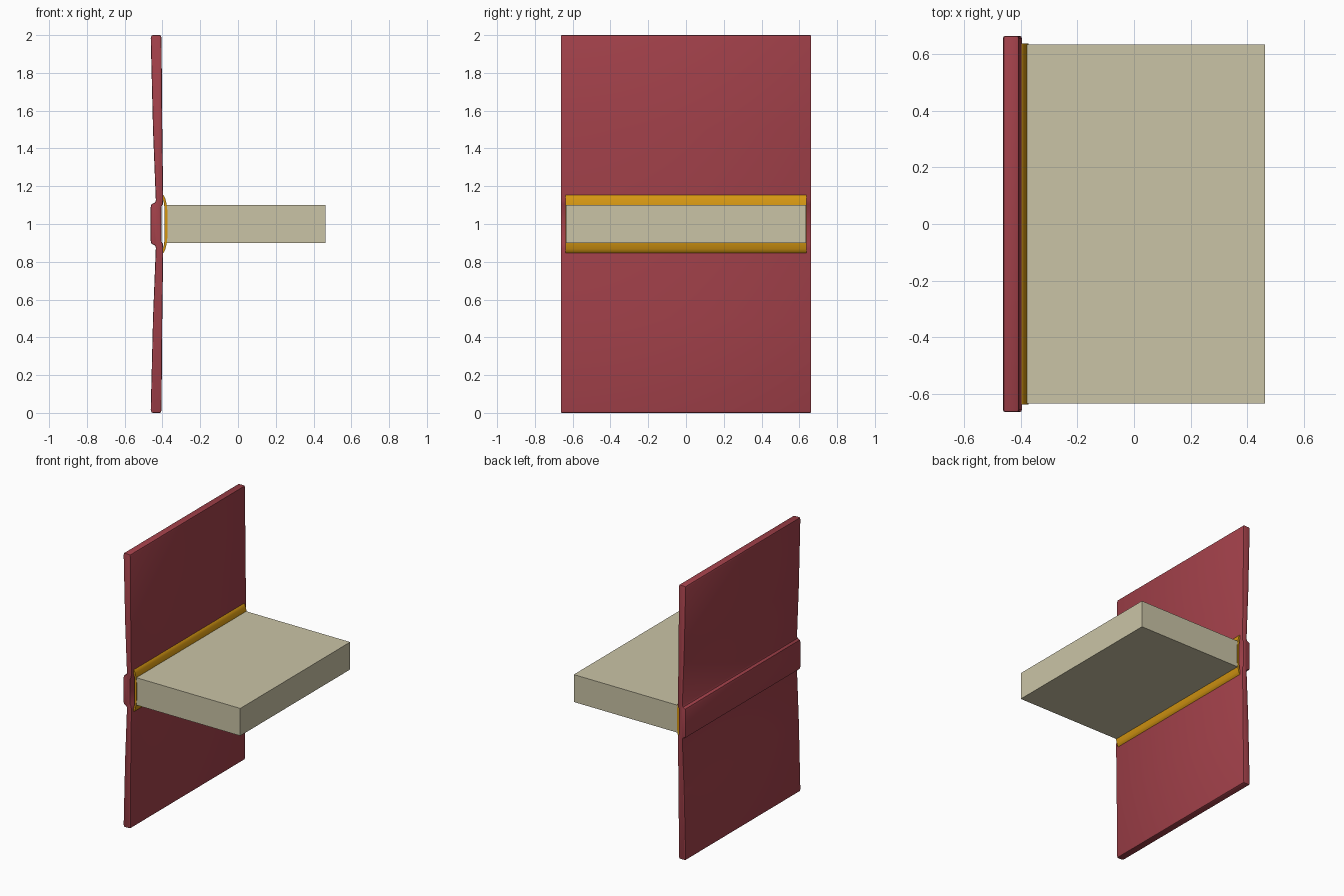
import bpy, bmesh, math

cube = bpy.data.objects.get("Cube")
if cube:
    bpy.data.objects.remove(cube)


def material(name, rgb):
    m = bpy.data.materials.new(name)
    m.use_nodes = True
    m.diffuse_color = (*rgb, 1)
    m.node_tree.nodes["Principled BSDF"].inputs["Base Color"].default_value = (*rgb, 1)
    return m


red = material("cover red", (0.36, 0.052, 0.068))
gold = material("binding gold", (0.66, 0.305, 0.006))
cream = material("paper cream", (0.59, 0.55, 0.38))


def extrude(name, half, half_width, mat, bevel=0.0, smooth=True):
    """Mirror a half profile (x, z) about z = 1 and extrude it along y."""
    profile = half + [(x, 2 - z) for x, z in reversed(half)]
    bm = bmesh.new()
    face = bm.faces.new([bm.verts.new((x, -half_width, z)) for x, z in profile])
    new = bmesh.ops.extrude_face_region(bm, geom=[face])["geom"]
    bmesh.ops.translate(bm, vec=(0, 2 * half_width, 0),
                        verts=[v for v in new if isinstance(v, bmesh.types.BMVert)])
    bmesh.ops.recalc_face_normals(bm, faces=bm.faces)
    if bevel:
        # soften the outline of both end caps
        rim = [e for e in bm.edges if abs(e.verts[0].co.y - e.verts[1].co.y) < 1e-5]
        bmesh.ops.bevel(bm, geom=rim, offset=bevel, segments=2, profile=0.5,
                        affect='EDGES', clamp_overlap=True)
    mesh = bpy.data.meshes.new(name)
    bm.to_mesh(mesh)
    bm.free()
    mesh.materials.append(mat)
    obj = bpy.data.objects.new(name, mesh)
    bpy.context.collection.objects.link(obj)
    if smooth:
        bpy.ops.object.select_all(action='DESELECT')
        obj.select_set(True)
        bpy.context.view_layer.objects.active = obj
        bpy.ops.object.shade_smooth_by_angle(angle=math.radians(35))
    return obj


# Cover: raised spine, hinge grooves and two slightly splayed boards
extrude("cover", [
    (-0.462, 1.09), (-0.458, 1.105), (-0.44, 1.113), (-0.435, 1.125),
    (-0.45, 1.5), (-0.462, 1.985), (-0.458, 1.997), (-0.45, 2.0),
    (-0.415, 2.0), (-0.408, 1.997), (-0.405, 1.985), (-0.401, 1.5),
    (-0.396, 1.13), (-0.398, 1.105), (-0.406, 1.09),
], 0.663, red, bevel=0.006)

# Binding: thin arched strip between the pages and the spine
extrude("binding", [
    (-0.388, 1.07), (-0.392, 1.11), (-0.4, 1.14), (-0.4, 1.155),
    (-0.392, 1.15), (-0.384, 1.132), (-0.377, 1.1), (-0.373, 1.06),
], 0.637, gold)

# Page block
extrude("pages", [(-0.378, 1.1), (0.462, 1.1)], 0.634, cream, smooth=False)
